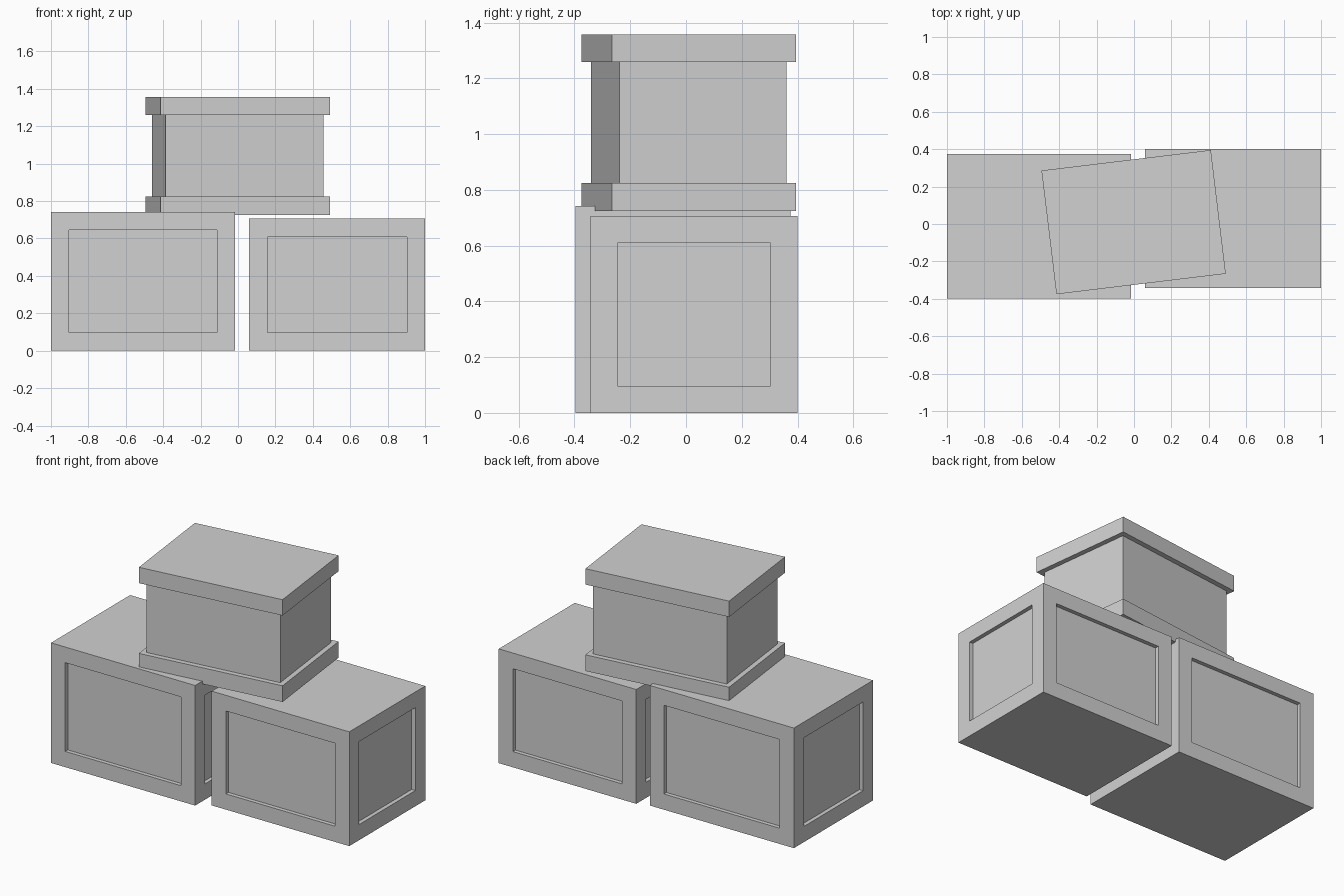
import bpy, bmesh, math
from mathutils import Matrix, Vector

if "Cube" in bpy.data.objects:
    bpy.data.objects.remove(bpy.data.objects["Cube"], do_unlink=True)

grey = bpy.data.materials.new("plain_grey")
grey.use_nodes = True
grey.diffuse_color = (0.64, 0.64, 0.64, 1)
grey.node_tree.nodes["Principled BSDF"].inputs["Base Color"].default_value = grey.diffuse_color


def finish(bm, name):
    bmesh.ops.recalc_face_normals(bm, faces=bm.faces)
    mesh = bpy.data.meshes.new(name)
    bm.to_mesh(mesh)
    bm.free()
    mesh.materials.append(grey)
    obj = bpy.data.objects.new(name, mesh)
    bpy.context.collection.objects.link(obj)
    return obj


def panelled_crate(name, low, high, margin=0.097, depth=0.025):
    """Box with a straight-walled recessed panel on each of its four sides."""
    low, high = Vector(low), Vector(high)
    bm = bmesh.new()
    bmesh.ops.create_cube(bm, size=1, matrix=Matrix.Translation((low + high) / 2)
                          @ Matrix.Diagonal((*(high - low), 1)))
    bm.normal_update()
    sides = [f for f in bm.faces if abs(f.normal.z) < 0.5]
    bmesh.ops.inset_individual(bm, faces=sides, thickness=margin, use_even_offset=True)
    bm.normal_update()
    panels = bmesh.ops.extrude_discrete_faces(bm, faces=sides)["faces"]
    bm.normal_update()
    for f in panels:
        bmesh.ops.translate(bm, verts=f.verts, vec=-f.normal * depth)
    return finish(bm, name)


def rimmed_crate(name, half_x, half_y, levels, waist):
    """Box whose middle is set in by the waist between a base rim and a lid rim."""
    z0, z1, z2, z3 = levels
    outline = [(z0, 0), (z1, 0), (z1, waist), (z2, waist), (z2, 0), (z3, 0)]
    bm = bmesh.new()
    rings = [[bm.verts.new((sx * (half_x - d), sy * (half_y - d), z))
              for sx, sy in ((-1, -1), (1, -1), (1, 1), (-1, 1))] for z, d in outline]
    for a, b in zip(rings, rings[1:]):
        for i in range(4):
            j = (i + 1) % 4
            bm.faces.new((a[i], a[j], b[j], b[i]))
    bm.faces.new(rings[0][::-1])
    bm.faces.new(rings[-1])
    return finish(bm, name)


# Two crates on the ground
panelled_crate("right_crate", (-1, -0.397, 0), (-0.015, 0.375, 0.742))
panelled_crate("left_crate", (0.06, -0.342, 0), (1, 0.4, 0.706))

# Turned crate resting on both
top = rimmed_crate("top_crate", 0.456, 0.333, (0.725, 0.825, 1.259, 1.357), 0.031)
top.location = (-0.002, 0.01, 0)
top.rotation_euler.z = math.radians(6.9)
